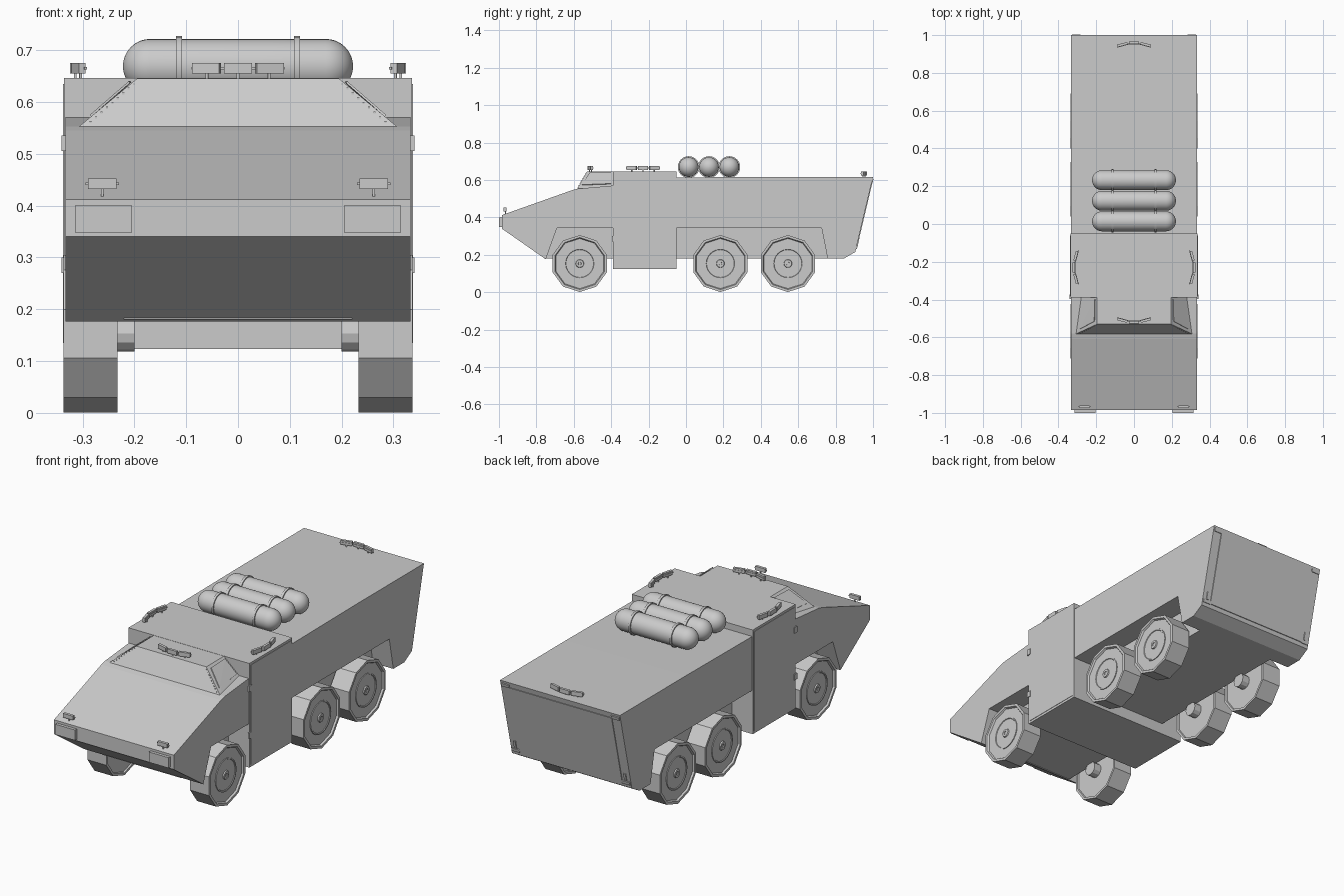
import bpy, bmesh, math
from mathutils import Matrix, Vector

if "Cube" in bpy.data.objects:
    bpy.data.objects.remove(bpy.data.objects["Cube"])


def finish(name, bm, smooth=False):
    bmesh.ops.recalc_face_normals(bm, faces=bm.faces)
    me = bpy.data.meshes.new(name)
    bm.to_mesh(me)
    bm.free()
    ob = bpy.data.objects.new(name, me)
    bpy.context.collection.objects.link(ob)
    if smooth:
        bpy.ops.object.select_all(action='DESELECT')
        ob.select_set(True)
        bpy.context.view_layer.objects.active = ob
        bpy.ops.object.shade_smooth_by_angle(angle=math.radians(35))
    return ob


def prism(name, profile, x0, x1):
    """Side profile (y, z) extruded across x."""
    bm = bmesh.new()
    f = bm.faces.new([bm.verts.new((x0, y, z)) for y, z in profile])
    ext = bmesh.ops.extrude_face_region(bm, geom=[f])
    bmesh.ops.translate(bm, vec=(x1 - x0, 0, 0),
                        verts=[v for v in ext['geom'] if isinstance(v, bmesh.types.BMVert)])
    return finish(name, bm)


def hull(name, pts):
    bm = bmesh.new()
    for p in pts:
        bm.verts.new(p)
    bmesh.ops.convex_hull(bm, input=bm.verts)
    bmesh.ops.dissolve_limit(bm, angle_limit=0.01, verts=bm.verts, edges=bm.edges)
    return finish(name, bm)


def add_box(bm, size, loc, mat=Matrix()):
    bmesh.ops.create_cube(bm, size=1, matrix=mat @ Matrix.Translation(loc) @ Matrix.Diagonal((*size, 1)))


def lathe(name, profile, segs, centre, smooth=False, start=0.0):
    """Profile (x, radius) spun round an x axis through centre."""
    bm = bmesh.new()
    rings = []
    for x, r in profile:
        rings.append([bm.verts.new(Vector(centre) + Vector((x, r * math.sin(a), r * math.cos(a))))
                      for a in (start + 2 * math.pi * i / segs for i in range(segs))])
    for a, b in zip(rings, rings[1:]):
        for i in range(segs):
            j = (i + 1) % segs
            bm.faces.new((a[i], a[j], b[j], b[i]))
    bm.faces.new(rings[0])
    bm.faces.new(rings[-1])
    return finish(name, bm, smooth)


# Hull: nose and rear with wheel arches, plus the narrower belly between the wheels
W = 0.333
prism("front_hull", [(-.985, .34), (-.75, .176), (-.69, .342), (-.39, .342), (-.39, .57),
                     (-.58, .553), (-.61, .545), (-.985, .412)], -W, W)
prism("rear_hull", [(-.05, .342), (.725, .342), (.757, .18), (.845, .18), (.905, .215),
                    (1.0, .617), (.48, .617), (-.05, .613)], -W, W)
prism("front_belly", [(-.76, .18), (-.38, .18), (-.38, .36), (-.76, .36)], -.22, .22)
prism("rear_belly", [(-.06, .18), (.80, .18), (.80, .36), (-.06, .36)], -.22, .22)
prism("crew_section", [(-.39, .123), (-.05, .123), (-.05, .646), (-.39, .646)], -.336, .336)

# Sloped cab with windscreen and side windows
hull("cab", [(s * x, y, z) for s in (-1, 1) for x, y, z in
             ((.31, -.583, .55), (.195, -.53, .645), (.195, -.385, .645), (.285, -.385, .565),
              (.31, -.583, .53), (.285, -.385, .53))])
bm = bmesh.new()
for s in (-1, 1):
    for i in range(9):
        t = .1 + .1 * i
        add_box(bm, (.004, .004, .004), (s * (.295 - .105 * t), -.583 + .053 * t, .552 + .092 * t))
finish("windscreen_rivets", bm)
for s, side in ((-1, "left"), (1, "right")):
    hull(side + "_side_window", [(s * (x + o), y, z + o) for o in (0, .003) for x, y, z in
         ((.283, -.555, .572), (.272, -.40, .578), (.205, -.40, .638), (.208, -.515, .637))])

# Side doors with hinges
bm = bmesh.new()
for s in (-1, 1):
    add_box(bm, (.004, .32, .50), (s * .336, -.22, .385))
    for z in (.52, .285):
        add_box(bm, (.008, .022, .03), (s * .337, -.385, z))
finish("side_doors", bm)

# Rear ramp and corner lights on the slanted back
slope = (1.0 - .905) / (.617 - .215)
back_y = lambda z: .905 + (z - .215) * slope
hull("rear_ramp", [(x, back_y(z) + o, z) for x in (-.285, .285) for z in (.235, .59) for o in (-.01, .004)])
tilt = Matrix.Rotation(-math.atan(slope), 4, 'X')
bm = bmesh.new()
for s in (-1, 1):
    for z, size in ((.597, (.045, .01, .016)), (.24, (.045, .01, .016)), (.27, (.012, .01, .04))):
        add_box(bm, size, (0, 0, 0), Matrix.Translation((s * .306, back_y(z), z)) @ tilt)
finish("rear_lights", bm)

# Headlights and small nose lamps
bm = bmesh.new()
for s in (-1, 1):
    add_box(bm, (.11, .02, .052), (s * .26, -.99, .374))
finish("headlights", bm)
bm = bmesh.new()
for s in (-1, 1):
    add_box(bm, (.055, .014, .02), (s * .262, -.968, .442))
    add_box(bm, (.065, .006, .005), (s * .262, -.966, .442))
    add_box(bm, (.005, .005, .025), (s * .262, -.966, .428))
finish("nose_lamps", bm)


# Curved bars of three lamps around the roof
def lamp_bar(name, loc, deg):
    base = Matrix.Translation(loc) @ Matrix.Rotation(math.radians(deg), 4, 'Z')
    bm = bmesh.new()
    for k in (-1, 0, 1):
        m = base @ Matrix.Translation((k * .061, abs(k) * .010, 0)) @ Matrix.Rotation(math.radians(15 * k), 4, 'Z')
        add_box(bm, (.054, .013, .021), (0, 0, 0), m)
        add_box(bm, (.062, .005, .005), (0, .006, 0), m)
        add_box(bm, (.005, .005, .02), (0, .004, -.014), m)
    finish(name, bm)


lamp_bar("front_lamp_bar", (0, -.52, .665), 0)
lamp_bar("right_lamp_bar", (.318, -.23, .665), 90)
lamp_bar("rear_lamp_bar", (0, .96, .635), 180)
lamp_bar("left_lamp_bar", (-.318, -.23, .665), 270)

# Ten-sided wheels with recessed faces, rim plate and hub
for s, side in ((-1, "left"), (1, "right")):
    for pos, y in (("front", -.568), ("middle", .184), ("rear", .545)):
        c = (0, y, .153)
        lathe(f"{side}_{pos}_tyre", [(s * x, r) for x, r in
              ((.240, .137), (.233, .140), (.233, .152), (.337, .152), (.337, .139), (.328, .134))], 10, c)
        lathe(f"{side}_{pos}_rim", [(s * x, r) for x, r in
              ((.32, .082), (.332, .082), (.332, .076), (.329, .074), (.329, .022),
               (.335, .020), (.335, .009), (.331, .008))], 24, c)
        lathe(f"{side}_{pos}_axle", [(s * .20, .035), (s * .25, .035)], 12, c)

# Three roof tanks, each with two straps
R, L = .0525, .222
cap = [(L - R + R * math.sin(a), max(R * math.cos(a), .0008)) for a in (math.pi / 2 * i / 10 for i in range(11))]
for n, y in enumerate((.014, .123, .232), 1):
    c = (0, y, .669)
    lathe(f"roof_tank_{n}", [(-x, r) for x, r in reversed(cap)] + cap, 32, c, smooth=True)
    for s, side in ((-1, "left"), (1, "right")):
        lathe(f"tank_{n}_{side}_strap", [(s * .114 - .006, .050), (s * .114 - .006, .058),
              (s * .114 + .006, .058), (s * .114 + .006, .050)], 24, c, smooth=True)
